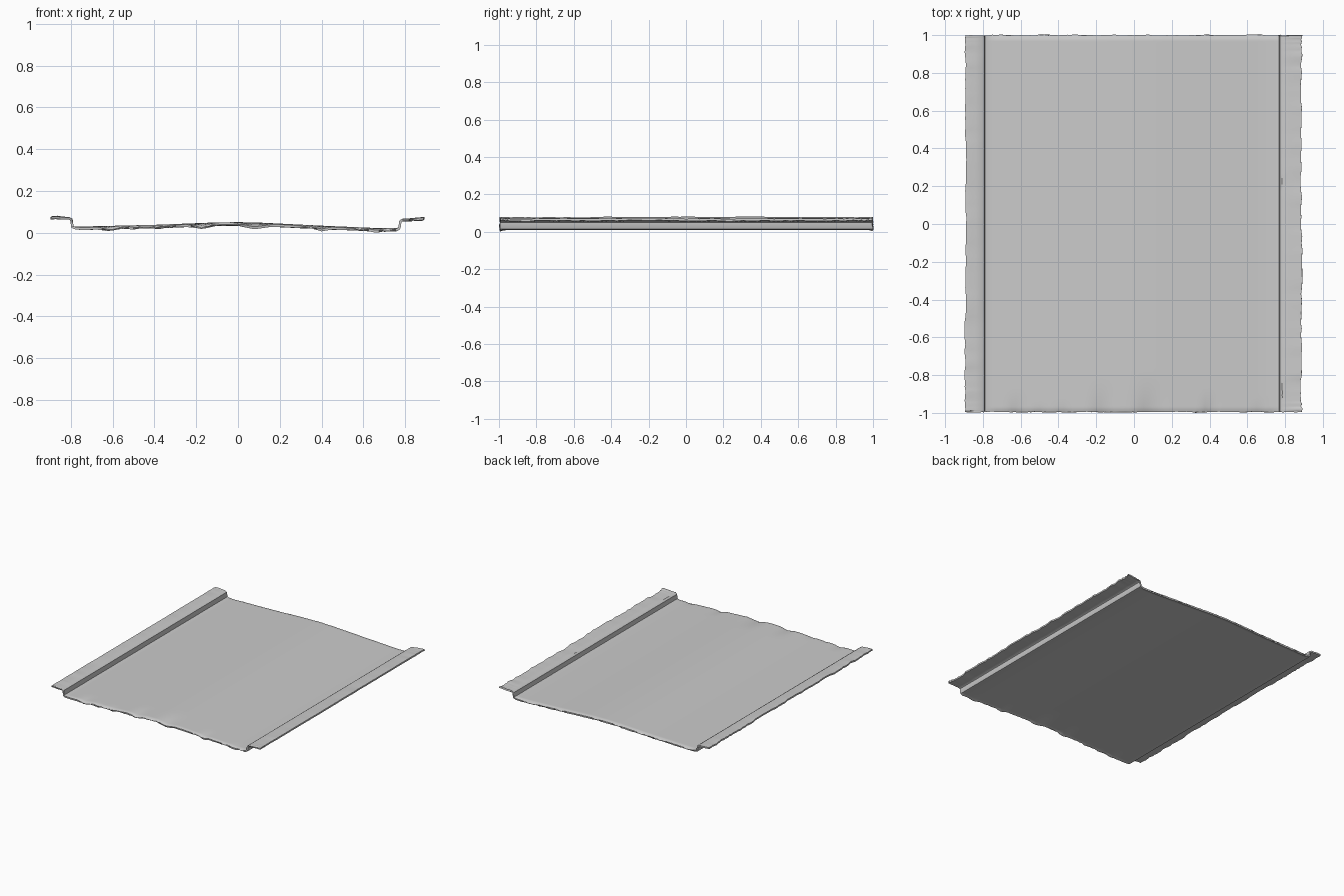
import bpy, bmesh, math, random

if "Cube" in bpy.data.objects:
    bpy.data.objects.remove(bpy.data.objects["Cube"])

random.seed(4)

# Mid-surface cross-section: left flange, step, gently crowned pan, step, right flange
LEFT = [(-0.893, 0.072), (-0.87, 0.073), (-0.84, 0.070), (-0.808, 0.069),
        (-0.797, 0.063), (-0.795, 0.045), (-0.793, 0.028), (-0.782, 0.023)]
RIGHT = [(0.755, 0.017), (0.771, 0.020), (0.775, 0.035), (0.777, 0.054),
         (0.787, 0.061), (0.82, 0.062), (0.86, 0.065), (0.887, 0.066)]
CROWN = [(-0.79, 0.023), (-0.4, 0.032), (-0.12, 0.043), (0, 0.045),
         (0.12, 0.042), (0.4, 0.028), (0.68, 0.016), (0.76, 0.017)]


def crown(x):
    for (x0, z0), (x1, z1) in zip(CROWN, CROWN[1:]):
        if x <= x1:
            return z0 + (z1 - z0) * (x - x0) / (x1 - x0)
    return CROWN[-1][1]


PAN = [(x, crown(x)) for x in (-0.75 + 1.475 * i / 59 for i in range(60))]
PROFILE = LEFT + PAN + RIGHT

# Dents along the front edge: centre x, half width, length, depth
DENTS = [(-0.62, 0.05, 0.13, 0.012), (-0.5, 0.03, 0.06, 0.006),
         (-0.38, 0.04, 0.08, 0.007), (-0.17, 0.07, 0.20, 0.015),
         (0.08, 0.09, 0.22, 0.017), (0.40, 0.05, 0.14, 0.012),
         (0.66, 0.04, 0.09, 0.007)]


def dent(x, y):
    drop = 0
    for cx, w, length, depth in DENTS:
        t = max(0, 1 - (y + 1) / length)
        drop += depth * t * t * max(0, 1 - abs(x - cx) / w)
    return drop


# Rows run front to back, closer together at both ends
ROWS = 90
ys = [-0.993 + 1.99 * (0.5 - 0.5 * math.cos(math.pi * j / ROWS)) for j in range(ROWS + 1)]

bm = bmesh.new()
grid = []
left_wave = right_wave = 0
for j, y in enumerate(ys):
    # Worn, slightly wavy side edges
    left_wave = 0.6 * left_wave + random.uniform(-0.003, 0.003)
    right_wave = 0.6 * right_wave + random.uniform(-0.004, 0.004)
    row = []
    for i, (x, z) in enumerate(PROFILE):
        yy = y
        if j in (0, ROWS):
            yy += random.uniform(-0.003, 0.003)
        if -0.78 < x < 0.76:
            z -= dent(x, y)
            z -= 0.005 * max(0, (abs(y) - 0.975) / 0.02)
        elif x < -0.8:
            k = (-0.8 - x) / 0.093
            z += k * left_wave * 0.6
            x += k * left_wave
        elif x > 0.78:
            k = (x - 0.78) / 0.107
            z += k * right_wave * 0.6
            x += k * right_wave
        row.append(bm.verts.new((x, yy, max(z, 0.007))))
    grid.append(row)
for a, b in zip(grid, grid[1:]):
    for i in range(len(PROFILE) - 1):
        bm.faces.new((a[i], a[i + 1], b[i + 1], b[i]))

mesh = bpy.data.meshes.new("flanged_panel")
bm.to_mesh(mesh)
bm.free()
panel = bpy.data.objects.new("flanged_panel", mesh)
bpy.context.collection.objects.link(panel)

# Sheet thickness
solid = panel.modifiers.new("thickness", "SOLIDIFY")
solid.thickness = 0.012
solid.offset = 0
bpy.context.view_layer.objects.active = panel
panel.select_set(True)
bpy.ops.object.modifier_apply(modifier="thickness")
bpy.ops.object.shade_smooth_by_angle(angle=math.radians(35))
